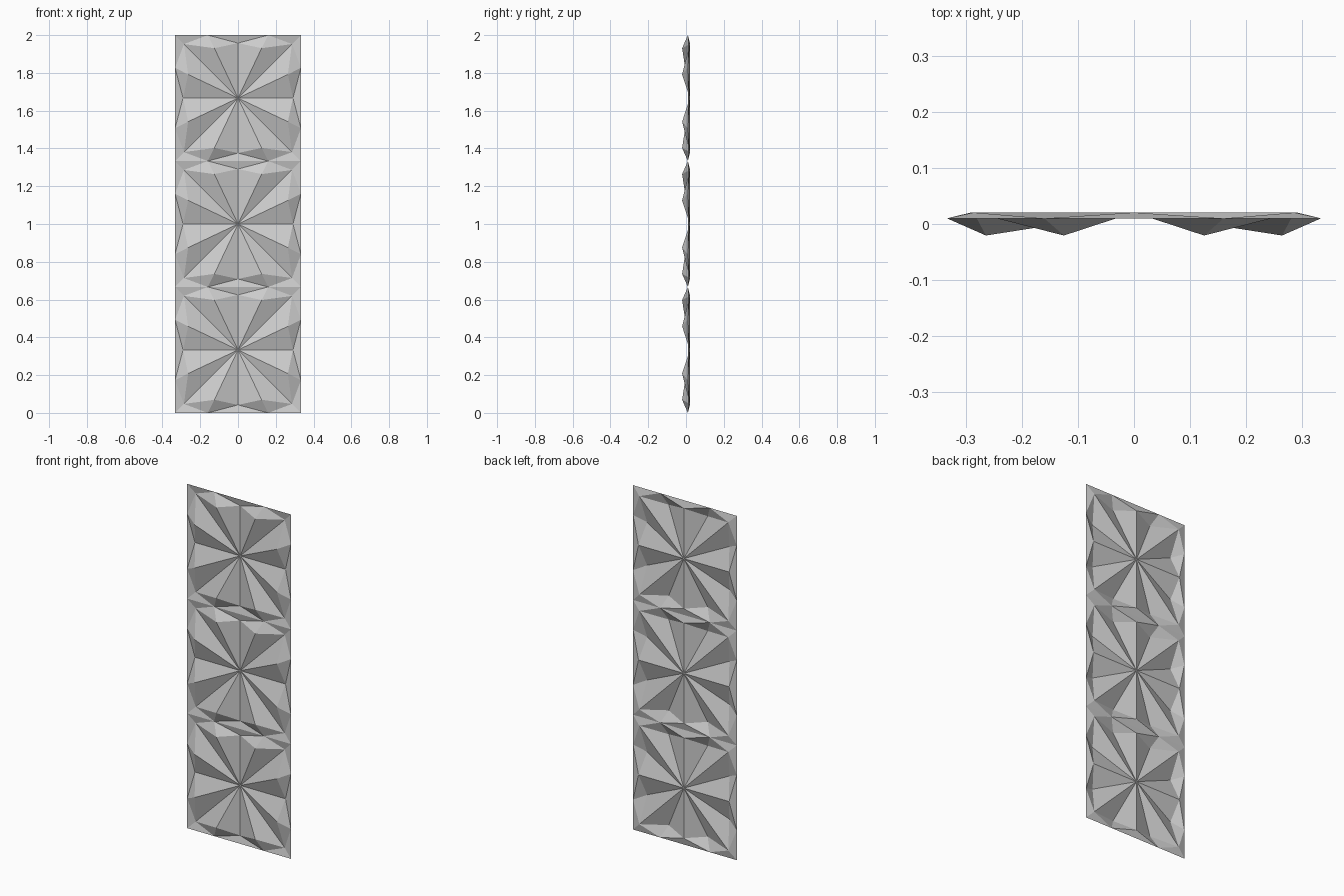
import bpy
import bmesh
from mathutils import Matrix, Vector

if "Cube" in bpy.data.objects:
    bpy.data.objects.remove(bpy.data.objects["Cube"], do_unlink=True)

HALF = 1 / 3          # half the width of one square tile
BACK, RIM, FRONT = 0.0205, 0.01, -0.0205   # depths of valleys, border, peaks

# One grey material
grey = bpy.data.materials.new("plain_grey")
grey.use_nodes = True
colour = (0.6, 0.6, 0.6, 1)
grey.diffuse_color = colour
grey.node_tree.nodes["Principled BSDF"].inputs["Base Color"].default_value = colour


def upper_right_half(bm, quarter):
    """Facets of one quarter of the tile, from its left diagonal to its right one."""
    centre = Vector((0, BACK, 0))
    middle = Vector((0, BACK, 0.291))
    turn = Matrix.Rotation(quarter, 4, "Y")

    def point(p, side=1):
        return bm.verts.new(turn @ Vector((p[0] * side, p[1], p[2])))

    peak = (0.125, FRONT, 0.264)
    inner = (0.286, BACK, 0.286)
    notch = (0.16, RIM, HALF)
    outer = (HALF, RIM, HALF)
    facets = [
        (centre, peak, middle),      # star rays
        (centre, inner, peak),
        (middle, peak, notch),       # outer sides of the peak
        (peak, inner, notch),
        (notch, inner, outer),       # border corner
        (middle, notch, (0, RIM, HALF)),   # border between notches
    ]
    for side in (1, -1):
        for facet in facets:
            # counter-clockwise seen from the front
            order = facet if side < 0 else facet[::-1]
            order = facet[::-1] if side < 0 else facet
            bm.faces.new([point(p, side) for p in order])


# Star tile: the same quarter turned four times
bm = bmesh.new()
for i in range(4):
    upper_right_half(bm, i * 1.5707963)
bmesh.ops.remove_doubles(bm, verts=bm.verts, dist=0.0005)
bmesh.ops.recalc_face_normals(bm, faces=bm.faces)
# Turn the sheet to face the front
if sum(f.normal.y * f.calc_area() for f in bm.faces) > 0:
    bmesh.ops.reverse_faces(bm, faces=bm.faces)
mesh = bpy.data.meshes.new("star_tile")
bm.to_mesh(mesh)
bm.free()
mesh.materials.append(grey)

# Three tiles stacked into one panel
for i, name in enumerate(("lower_tile", "middle_tile", "upper_tile")):
    tile = bpy.data.objects.new(name, mesh)
    tile.location.z = HALF * (2 * i + 1)
    bpy.context.collection.objects.link(tile)
